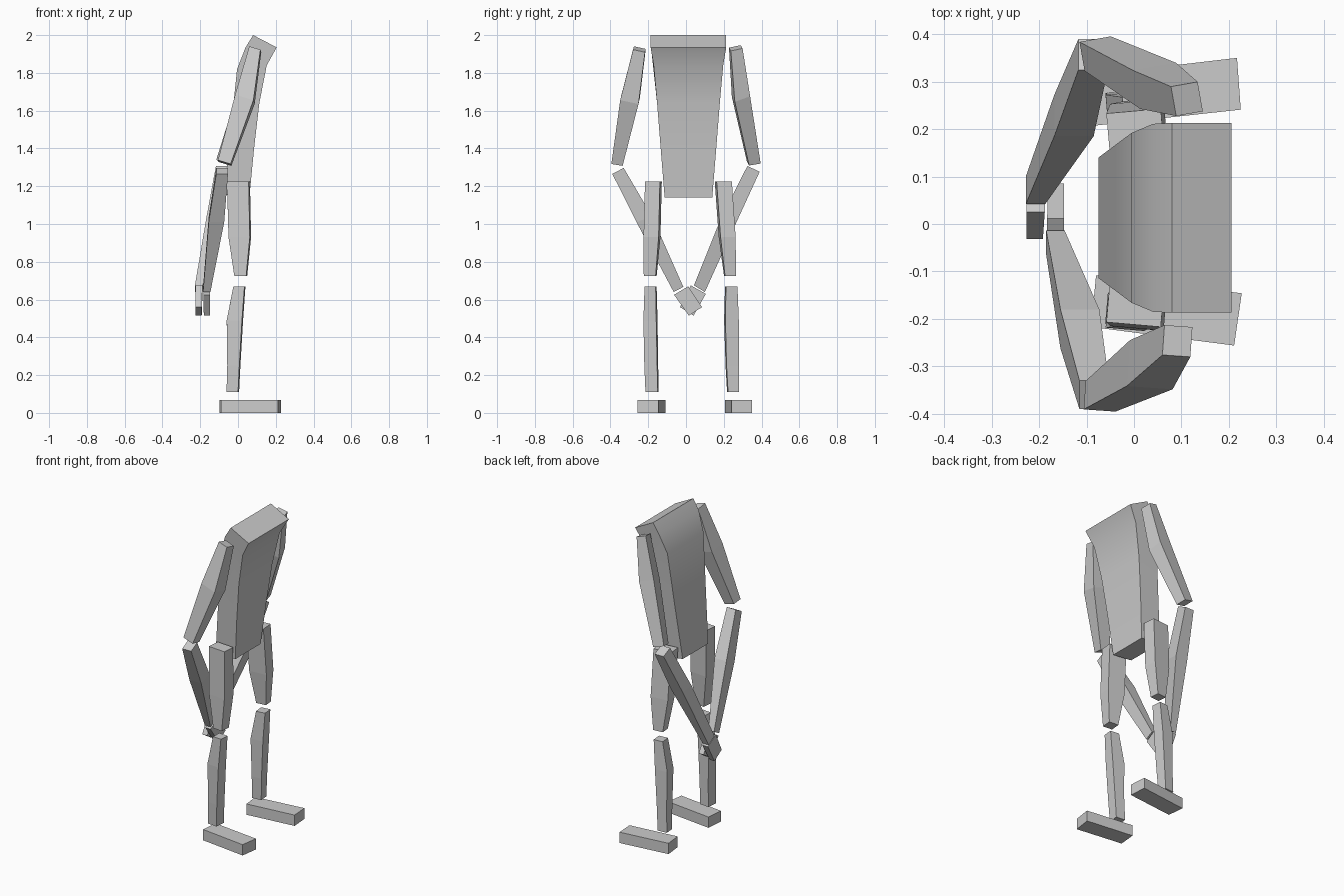
import bpy, bmesh, math
from mathutils import Vector, Matrix


def loft(name, rings):
    """Skin a stack of four-cornered rings and cap both ends."""
    bm = bmesh.new()
    loops = [[bm.verts.new(p) for p in ring] for ring in rings]
    for a, b in zip(loops, loops[1:]):
        for i in range(4):
            j = (i + 1) % 4
            bm.faces.new((a[i], a[j], b[j], b[i]))
    bm.faces.new(loops[0])
    bm.faces.new(loops[-1])
    bmesh.ops.recalc_face_normals(bm, faces=bm.faces[:])
    mesh = bpy.data.meshes.new(name)
    bm.to_mesh(mesh)
    bm.free()
    obj = bpy.data.objects.new(name, mesh)
    bpy.context.collection.objects.link(obj)
    return obj


def limb(name, sections, yaw=0.0, tilt=0.0):
    """Section = back x, front x, y and z of one side, y and z of the other side."""
    rot = Matrix.Rotation(math.radians(yaw), 3, 'Z')
    rings = []
    for x0, x1, ya, za, yb, zb in sections:
        mid = Vector(((x0 + x1) / 2, (ya + yb) / 2, 0))
        ring = []
        for x, y, z in ((x0, ya, za), (x1, ya, za), (x1, yb, zb), (x0, yb, zb)):
            p = Vector((x, y, z + tilt * (x - mid.x)))
            ring.append(rot @ (p - mid) + mid)
        rings.append(ring)
    return loft(name, rings)


# Torso: back x, z, half width, then front x, z, half width
CY = 0.013
torso_sections = [
    (0.08, 2.0, 0.2, 0.205, 1.935, 0.2),
    (0.04, 1.935, 0.198, 0.152, 1.84, 0.184),
    (-0.005, 1.82, 0.179, 0.113, 1.64, 0.166),
    (-0.04, 1.48, 0.153, 0.085, 1.4, 0.147),
    (-0.075, 1.155, 0.127, 0.06, 1.14, 0.126),
]
torso = loft("torso", [
    [(bx, CY - bw, bz), (fx, CY - fw, fz), (fx, CY + fw, fz), (bx, CY + bw, bz)]
    for bx, bz, bw, fx, fz, fw in torso_sections])
bpy.context.view_layer.objects.active = torso
torso.select_set(True)
bpy.ops.object.shade_smooth_by_angle(angle=math.radians(25))
torso.select_set(False)

# Legs: z, back x, front x, y range
def leg(name, rows, yaw):
    limb(name, [(x0, x1, ya, z, yb, z) for z, x0, x1, ya, yb in rows], yaw)


leg("right_thigh", [(1.225, -0.055, 0.06, -0.212, -0.133),
                    (0.93, -0.047, 0.066, -0.22, -0.14),
                    (0.725, -0.017, 0.046, -0.221, -0.158)], -5)
leg("left_thigh", [(1.225, -0.055, 0.06, 0.157, 0.238),
                   (0.93, -0.047, 0.066, 0.178, 0.258),
                   (0.725, -0.017, 0.046, 0.204, 0.262)], 5)
leg("right_shin", [(0.67, -0.022, 0.037, -0.217, -0.158),
                   (0.49, -0.057, 0.024, -0.222, -0.154),
                   (0.25, -0.054, 0.01, -0.218, -0.15),
                   (0.11, -0.058, 0.003, -0.212, -0.147)], -5)
leg("left_shin", [(0.67, -0.022, 0.037, 0.209, 0.27),
                  (0.49, -0.057, 0.024, 0.205, 0.276),
                  (0.25, -0.054, 0.01, 0.212, 0.277),
                  (0.11, -0.058, 0.003, 0.22, 0.279)], 5)

# Feet, toes turned out
for name, corners in (
        ("right_foot", [(-0.09, -0.217), (0.211, -0.256), (0.227, -0.146), (-0.08, -0.108)]),
        ("left_foot", [(-0.086, 0.207), (0.225, 0.241), (0.217, 0.35), (-0.098, 0.313)])):
    loft(name, [[(x, y, z) for x, y in corners] for z in (0.0, 0.068)])

# Upper arms
limb("right_upper_arm", [(0.062, 0.121, -0.278, 1.932, -0.215, 1.918),
                         (-0.012, 0.085, -0.345, 1.67, -0.248, 1.65),
                         (-0.104, -0.037, -0.393, 1.328, -0.333, 1.318)], -4, -0.3)
limb("left_upper_arm", [(0.083, 0.14, 0.295, 1.938, 0.232, 1.925),
                        (0.005, 0.097, 0.332, 1.69, 0.25, 1.66),
                        (-0.11, -0.043, 0.39, 1.33, 0.328, 1.32)], 10, -0.3)

# Forearms, bringing the hands together behind the body
limb("right_forearm", [(-0.115, -0.053, -0.39, 1.265, -0.33, 1.297),
                       (-0.155, -0.073, -0.262, 1.01, -0.18, 1.04),
                       (-0.185, -0.146, -0.065, 0.64, -0.014, 0.667)])
limb("left_forearm", [(-0.117, -0.055, 0.39, 1.277, 0.325, 1.307),
                      (-0.168, -0.085, 0.272, 1.02, 0.185, 1.03),
                      (-0.228, -0.187, 0.1, 0.64, 0.042, 0.675)])

# Hands
limb("right_hand", [(-0.183, -0.147, -0.063, 0.625, 0.012, 0.67),
                    (-0.181, -0.147, 0.015, 0.515, 0.085, 0.56)])
limb("left_hand", [(-0.226, -0.188, 0.105, 0.63, 0.025, 0.675),
                   (-0.226, -0.192, 0.04, 0.515, -0.032, 0.56)])
